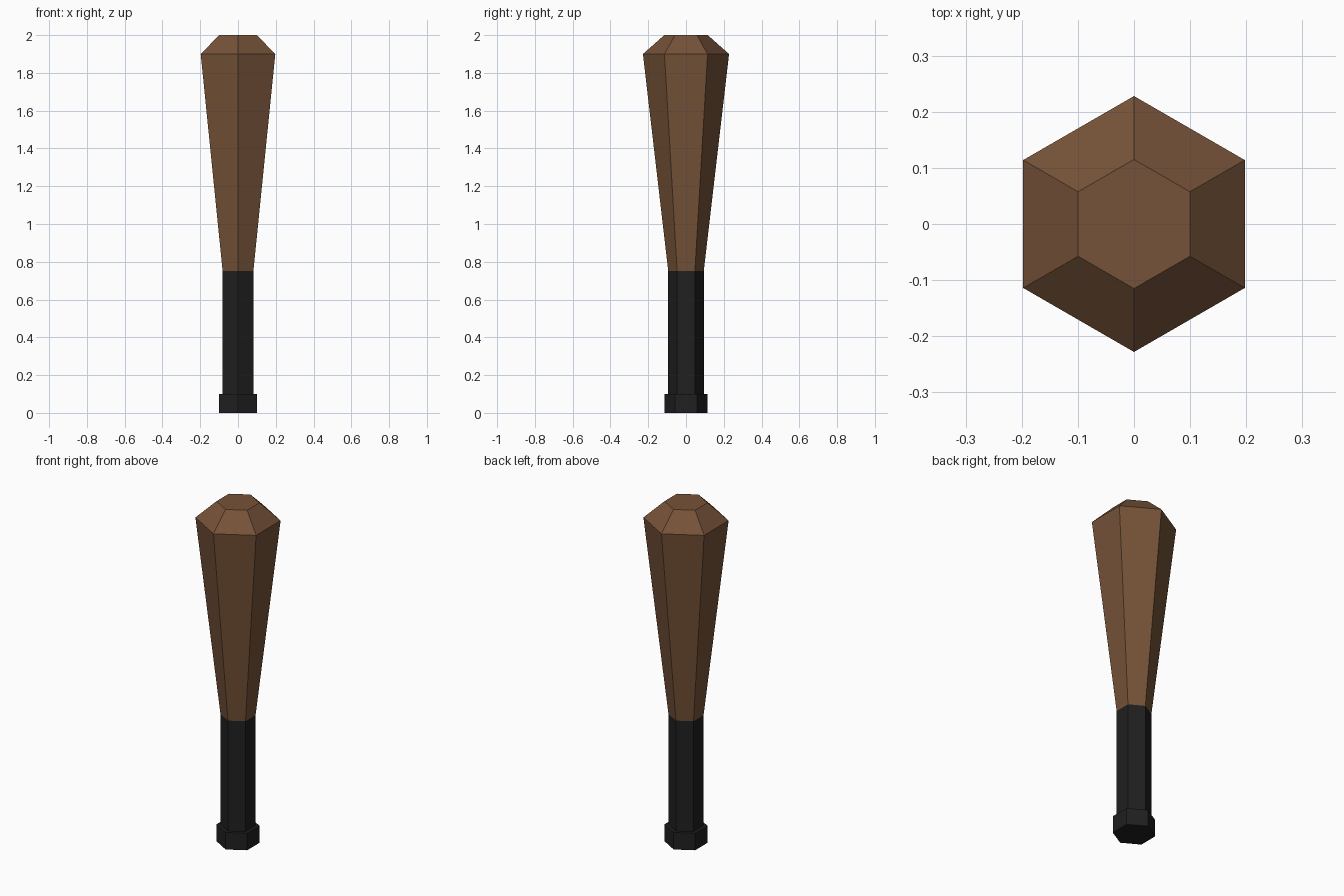
import bpy
import bmesh
from math import sin, cos, tau

if "Cube" in bpy.data.objects:
    bpy.data.objects.remove(bpy.data.objects["Cube"])

SIDES = 6


def material(name, color):
    mat = bpy.data.materials.new(name)
    mat.diffuse_color = (*color, 1)
    mat.use_nodes = True
    mat.node_tree.nodes["Principled BSDF"].inputs["Base Color"].default_value = mat.diffuse_color
    return mat


def hex_lathe(name, profile, mat, cap_bottom=False, cap_top=False):
    """Loft six-sided rings, given as (radius, z), with corners on the y axis."""
    bm = bmesh.new()
    rings = [[bm.verts.new((r * sin(tau * i / SIDES), -r * cos(tau * i / SIDES), z))
              for i in range(SIDES)] for r, z in profile]
    for low, high in zip(rings, rings[1:]):
        for i in range(SIDES):
            j = (i + 1) % SIDES
            bm.faces.new((low[i], low[j], high[j], high[i]))
    if cap_bottom:
        bm.faces.new(rings[0][::-1])
    if cap_top:
        bm.faces.new(rings[-1])
    mesh = bpy.data.meshes.new(name)
    bm.to_mesh(mesh)
    bm.free()
    mesh.materials.append(mat)
    obj = bpy.data.objects.new(name, mesh)
    bpy.context.collection.objects.link(obj)
    return obj


wood = material("brown_wood", (0.18, 0.085, 0.04))
rubber = material("black_grip", (0.014, 0.014, 0.014))

# Grip with the wider knob at its end
hex_lathe("grip", [(0.115, 0), (0.115, 0.10), (0.094, 0.10), (0.094, 0.75)],
          rubber, cap_bottom=True)

# Flared barrel with a bevelled tip
hex_lathe("barrel", [(0.094, 0.75), (0.228, 1.90), (0.115, 2.0)],
          wood, cap_top=True)
